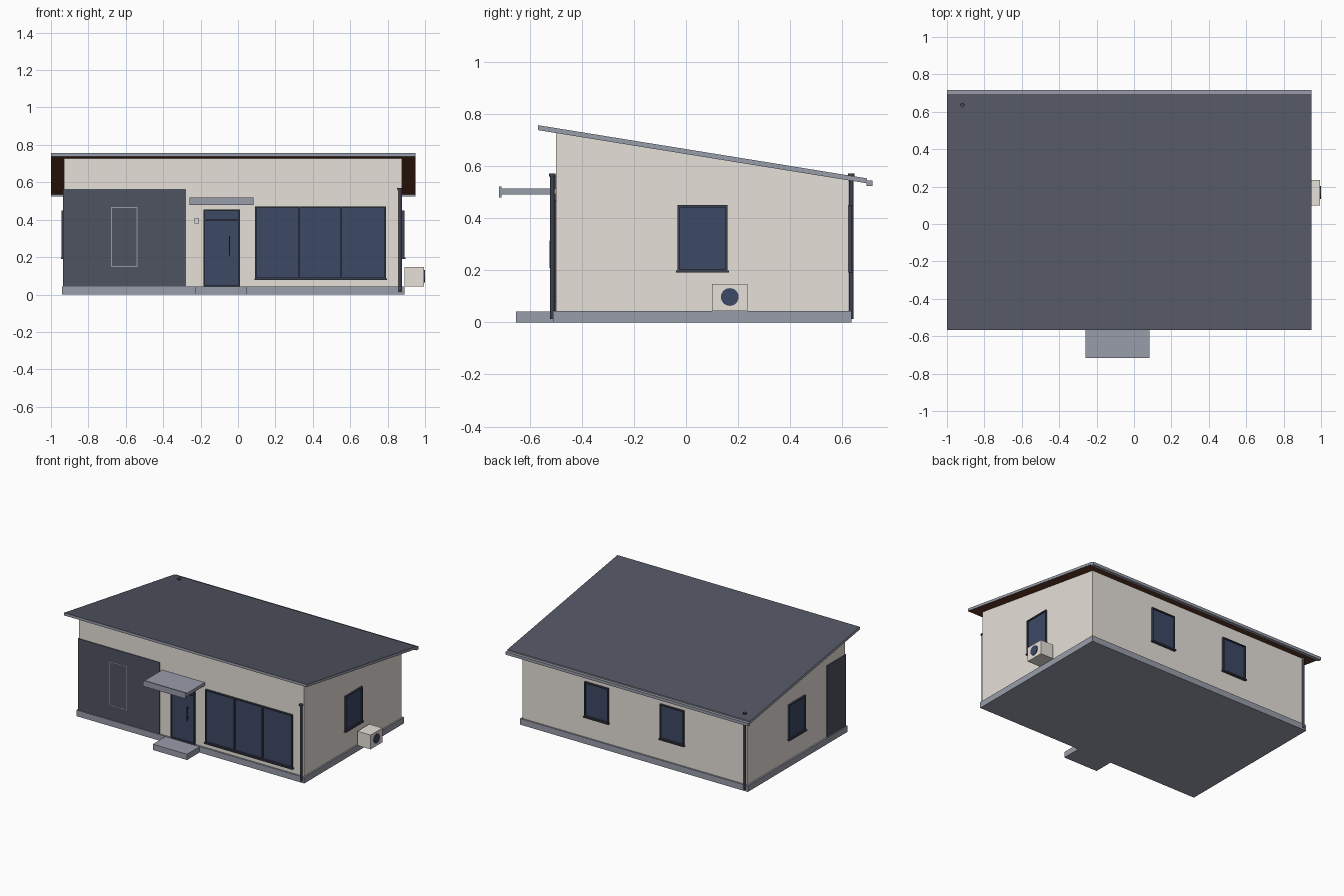
import bpy, bmesh, math
from mathutils import Matrix, Vector

cube = bpy.data.objects.get("Cube")
if cube:
    bpy.data.objects.remove(cube, do_unlink=True)


def material(name, hex_code):
    def linear(c):
        return c / 12.92 if c <= 0.04045 else ((c + 0.055) / 1.055) ** 2.4
    rgb = [linear(int(hex_code[i:i + 2], 16) / 255) for i in (0, 2, 4)]
    mat = bpy.data.materials.new(name)
    mat.use_nodes = True
    mat.diffuse_color = (*rgb, 1)
    mat.node_tree.nodes["Principled BSDF"].inputs["Base Color"].default_value = (*rgb, 1)
    return mat


WALL = material("warm plaster", "E6E0D8")
GREY = material("light grey", "999DAA")
ROOF = material("slate roof", "525662")
CLAD = material("dark cladding", "4F5361")
GLASS = material("blue glass", "3C4865")
FRAME = material("dark frame", "3E4250")
SOFFIT = material("brown soffit", "684028")

# Outer wall planes
LEFT, RIGHT, FRONT, BACK = 0.878, -0.9295, -0.4985, 0.6235


def finish(name, bm, mats, loc=(0, 0, 0), turn=0):
    bmesh.ops.recalc_face_normals(bm, faces=bm.faces[:])
    mesh = bpy.data.meshes.new(name)
    bm.to_mesh(mesh)
    bm.free()
    for m in mats:
        mesh.materials.append(m)
    obj = bpy.data.objects.new(name, mesh)
    obj.location = loc
    obj.rotation_euler.z = math.radians(turn)
    bpy.context.collection.objects.link(obj)
    return obj


def add_box(bm, x, y, z, index=0):
    """Add a box from (low, high) ranges."""
    size = [r[1] - r[0] for r in (x, y, z)]
    mid = Vector([(r[0] + r[1]) / 2 for r in (x, y, z)])
    made = bmesh.ops.create_cube(bm, size=1, matrix=Matrix.Translation(mid) @ Matrix.Diagonal((*size, 1)))
    for f in {f for v in made["verts"] for f in v.link_faces}:
        f.material_index = index


def box(name, mat, x, y, z):
    bm = bmesh.new()
    add_box(bm, x, y, z)
    return finish(name, bm, [mat])


def side_extrude(name, profile, x0, x1, mats, rule=None):
    """Extrude a (y, z) profile along x."""
    bm = bmesh.new()
    face = bm.faces.new([bm.verts.new((x0, y, z)) for y, z in profile])
    ext = bmesh.ops.extrude_face_region(bm, geom=[face])
    moved = [g for g in ext["geom"] if isinstance(g, bmesh.types.BMVert)]
    bmesh.ops.translate(bm, verts=moved, vec=(x1 - x0, 0, 0))
    bmesh.ops.recalc_face_normals(bm, faces=bm.faces[:])
    if rule:
        for f in bm.faces:
            f.material_index = rule(f.normal)
    return finish(name, bm, mats)


def cylinder(name, mat, r, depth, loc, rot=(0, 0, 0), sides=24):
    bpy.ops.mesh.primitive_cylinder_add(vertices=sides, radius=r, depth=depth, location=loc, rotation=rot)
    obj = bpy.context.object
    obj.name = name
    obj.data.materials.append(mat)
    bpy.ops.object.shade_smooth_by_angle()
    return obj


def window(name, loc, turn, w, h, bars=(), rails=(), t=0.008, depth=0.013,
           sill=True, pane=GLASS, frame=FRAME):
    """Framed window; loc is the bottom centre on the wall, local -y points out."""
    bm = bmesh.new()
    a = w / 2
    add_box(bm, (-a + t / 2, a - t / 2), (-depth * 0.3, 0.005), (t / 2, h - t / 2))
    for s in (-1, 1):
        add_box(bm, sorted((s * a, s * (a - t))), (-depth, 0.005), (0, h), 1)
    for z in (0, h - t, *rails):
        add_box(bm, (-a + t, a - t), (-depth, 0.005), (z, z + t), 1)
    for x in bars:
        add_box(bm, (x - t / 2, x + t / 2), (-depth, 0.005), (t, h - t), 1)
    if sill:
        add_box(bm, (-a - 0.005, a + 0.005), (-depth - 0.005, 0.005), (-0.006, 0.003), 1)
    return finish(name, bm, [pane, frame], loc, turn)


# Base and entrance step
box("plinth", GREY, (-0.941, 0.889), (-0.51, 0.635), (0, 0.044))
box("entrance_step", GREY, (-0.227, 0.048), (-0.653, -0.505), (0, 0.042))

# Walls with a sloping top
side_extrude("walls", [(FRONT, 0.04), (BACK, 0.04), (BACK, 0.546), (FRONT, 0.728)],
             RIGHT, LEFT, [WALL])

# Single-pitch roof: slate on top, grey edges, brown underside
side_extrude("roof", [(-0.567, 0.737), (0.695, 0.533), (0.695, 0.552), (-0.567, 0.756)],
             -1, 0.948, [GREY, ROOF, SOFFIT],
             lambda n: 1 if n.z > 0.5 else 2 if n.z < -0.5 else 0)
box("rear_gutter", GREY, (-1, 0.948), (0.692, 0.716), (0.523, 0.544))

# Cladding wrapped round the front corner
box("front_cladding", CLAD, (RIGHT - 0.005, -0.277), (FRONT - 0.005, -0.49), (0.044, 0.563))
box("side_cladding", CLAD, (RIGHT - 0.005, -0.925), (-0.495, -0.285), (0.044, 0.563))
window("cladding_window", (-0.609, FRONT - 0.005, 0.148), 0, 0.142, 0.32, t=0.005,
       depth=0.002, sill=False, pane=CLAD, frame=GREY)

# Front glazing and door
window("front_window", (0.442, FRONT, 0.083), 0, 0.7, 0.387, bars=(-0.115, 0.11))
window("front_door", (-0.088, FRONT, 0.044), 0, 0.195, 0.411, rails=(0.35,), sill=False)
box("door_handle", FRAME, (-0.048, -0.042), (-0.524, -0.517), (0.208, 0.313))
for z in (0.225, 0.295):
    box("handle_mount", FRAME, (-0.047, -0.043), (-0.52, -0.5), (z, z + 0.006))
box("wall_lamp", WALL, (-0.232, -0.209), (-0.512, -0.495), (0.379, 0.409))

# Side and rear windows
for name, loc, turn in (("left_window", (LEFT, 0.063, 0.196), 90),
                        ("right_window", (RIGHT, 0.063, 0.196), -90),
                        ("rear_left_window", (0.277, BACK, 0.196), 180),
                        ("rear_right_window", (-0.328, BACK, 0.196), 180)):
    window(name, loc, turn, 0.192, 0.253)

# Entrance canopy with a front rim
box("canopy", GREY, (-0.26, 0.082), (-0.71, -0.495), (0.49, 0.513))
box("canopy_rim", GREY, (-0.26, 0.082), (-0.717, -0.708), (0.478, 0.52))

# Downpipes with collars
for name, x, y in (("front_downpipe", 0.866, -0.513), ("rear_downpipe", -0.917, 0.634)):
    cylinder(name, FRAME, 0.008, 0.555, (x, y, 0.29), sides=16)
    cylinder(name + "_collar", FRAME, 0.013, 0.01, (x, y, 0.565), sides=16)

# Outdoor air unit with fan
box("air_unit", WALL, (0.89, 0.995), (0.1, 0.236), (0.043, 0.147))
cylinder("air_unit_fan", GLASS, 0.034, 0.01, (0.995, 0.168, 0.097), (0, math.pi / 2, 0))
